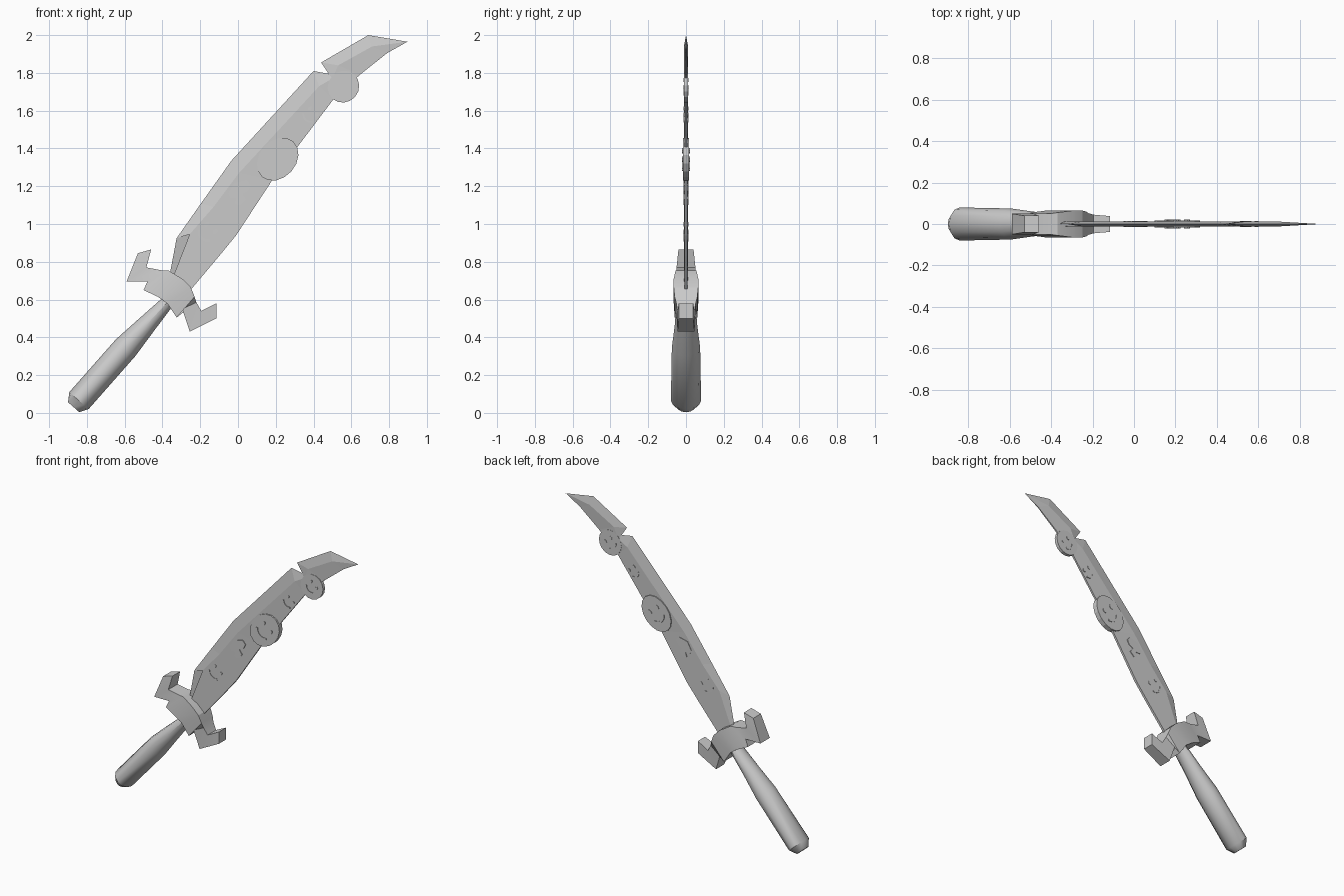
import bpy, bmesh, math
from mathutils import Vector

cube = bpy.data.objects.get("Cube")
if cube:
    bpy.data.objects.remove(cube, do_unlink=True)

steel = bpy.data.materials.new("plain_grey")
steel.use_nodes = True
GREY = (0.6, 0.6, 0.6, 1)
steel.diffuse_color = GREY
steel.node_tree.nodes["Principled BSDF"].inputs["Base Color"].default_value = GREY

# Sword direction in the x-z plane and the direction across it
ALONG = Vector((0.66, 0, 0.75)).normalized()
ACROSS = Vector((ALONG.z, 0, -ALONG.x))


def finish(name, bm, smooth=None):
    mesh = bpy.data.meshes.new(name)
    bm.to_mesh(mesh)
    bm.free()
    mesh.materials.append(steel)
    obj = bpy.data.objects.new(name, mesh)
    bpy.context.collection.objects.link(obj)
    if smooth:
        bpy.ops.object.select_all(action='DESELECT')
        obj.select_set(True)
        bpy.context.view_layer.objects.active = obj
        bpy.ops.object.shade_smooth_by_angle(angle=math.radians(smooth))
    return obj


def loft(rings):
    """Skin a list of equal rings and cap both ends."""
    bm = bmesh.new()
    rows = [[bm.verts.new(p) for p in ring] for ring in rings]
    n = len(rows[0])
    for a, b in zip(rows, rows[1:]):
        for i in range(n):
            j = (i + 1) % n
            bm.faces.new((a[i], a[j], b[j], b[i]))
    bm.faces.new(rows[0])
    bm.faces.new(rows[-1])
    bmesh.ops.recalc_face_normals(bm, faces=bm.faces)
    return bm


def plate(name, outline, half):
    """Flat prism through the blade, showing on both sides."""
    rings = [[(p[0], y, p[1]) for p in outline] for y in (-half, half)]
    return finish(name, loft(rings))


def oval(center, along, across, sides):
    c = Vector((center[0], 0, center[1]))
    pts = []
    for i in range(sides):
        t = math.tau * i / sides
        p = c + ALONG * along * math.cos(t) + ACROSS * across * math.sin(t)
        pts.append((p.x, p.z))
    return pts


def smiling_face(name, center, r, half):
    """Two raised eyes and a curved mouth."""
    c = Vector((center[0], 0, center[1]))
    for side, tag in ((-1, "right"), (1, "left")):
        e = c + ALONG * r * 0.3 + ACROSS * r * 0.35 * side
        plate(f"{name}_{tag}_eye", oval((e.x, e.z), r * 0.17, r * 0.11, 8), half)
    arc = []
    angles = [math.radians(-55 + 110 * i / 8) for i in range(9)]
    for radius, sweep in ((0.62, angles), (0.5, angles[::-1])):
        for t in sweep:
            p = c - ALONG * r * radius * math.cos(t) + ACROSS * r * radius * math.sin(t)
            arc.append((p.x, p.z))
    plate(f"{name}_mouth", arc, half)


# Blade: spine, ridge and cutting edge at each station, with edge half thickness
stations = [
    ((-.36, .74), (-.34, .73), (-.26, .64), .008),
    ((-.325, .925), (-.256, .945), (-.10, .83), .008),
    ((-.195, 1.11), (-.13, 1.09), (-.01, .94), .008),
    ((-.035, 1.335), (.005, 1.27), (.18, 1.23), .007),
    ((.40, 1.81), (.43, 1.73), (.505, 1.66), .006),
    ((.48, 1.795), (.50, 1.77), (.57, 1.72), .006),
    ((.44, 1.855), (.53, 1.84), (.645, 1.79), .005),
    ((.69, 2.0), (.71, 1.94), (.79, 1.905), .003),
    ((.897, 1.965), (.897, 1.965), (.897, 1.965), 0),
]
RIDGE = 0.011
rings = []
for spine, ridge, edge, h in stations:
    r = RIDGE if h else 0
    rings.append([(spine[0], 0, spine[1]), (ridge[0], -r, ridge[1]), (edge[0], -h, edge[1]),
                  (edge[0], h, edge[1]), (ridge[0], r, ridge[1])])
bm = loft(rings)
# Open notch in the front panel at the foot of the spine
bm.faces.ensure_lookup_table()
bmesh.ops.delete(bm, geom=[bm.faces[0]], context='FACES')
bmesh.ops.remove_doubles(bm, verts=bm.verts, dist=0.0005)
finish("blade", bm)

# Guard: blade side point, grip side point, half thickness
guard = [
    ((-.46, .865), (-.53, .845), .04),
    ((-.485, .77), (-.59, .695), .05),
    ((-.405, .755), (-.48, .695), .05),
    ((-.37, .755), (-.50, .65), .055),
    ((-.295, .71), (-.425, .615), .065),
    ((-.25, .665), (-.375, .58), .065),
    ((-.23, .615), (-.325, .505), .06),
    ((-.22, .585), (-.295, .55), .052),
    ((-.195, .54), (-.255, .43), .045),
    ((-.115, .58), (-.115, .50), .038),
]
finish("guard", loft([[(u[0], -h, u[1]), (u[0], h, u[1]), (l[0], h, l[1]), (l[0], -h, l[1])]
                      for u, l, h in guard]), smooth=20)

# Grip: centre, half width across, half depth
grip = [
    ((-.87, .03), .04, .045),
    ((-.842, .065), .068, .08),
    ((-.595, .345), .068, .075),
    ((-.49, .46), .052, .06),
    ((-.37, .59), .034, .05),
]
rings = []
for (x, z), w, d in grip:
    c = Vector((x, 0, z))
    rings.append([c + ACROSS * w * math.cos(math.tau * i / 12)
                  + Vector((0, d * math.sin(math.tau * i / 12), 0)) for i in range(12)])
finish("grip", loft(rings), smooth=35)

# Discs set into the cutting edge, with faces on both sides
plate("large_disc", oval((.21, 1.343), .125, .097, 16), .017)
smiling_face("large_disc", (.21, 1.343), .1, .021)
plate("small_disc", oval((.558, 1.727), .086, .082, 16), .011)
smiling_face("small_disc", (.558, 1.727), .075, .014)

# Faces raised straight from the blade
smiling_face("lower_face", (-.16, .96), .085, .013)
smiling_face("upper_face", (.385, 1.58), .07, .013)

# Mushroom-shaped emblem
plate("mushroom_emblem", [(-.05, 1.16), (-.02, 1.215), (.045, 1.23), (.065, 1.205), (.05, 1.175),
                          (.02, 1.16), (.04, 1.13), (.01, 1.1), (-.015, 1.11), (-.005, 1.14),
                          (-.04, 1.14)], .014)
